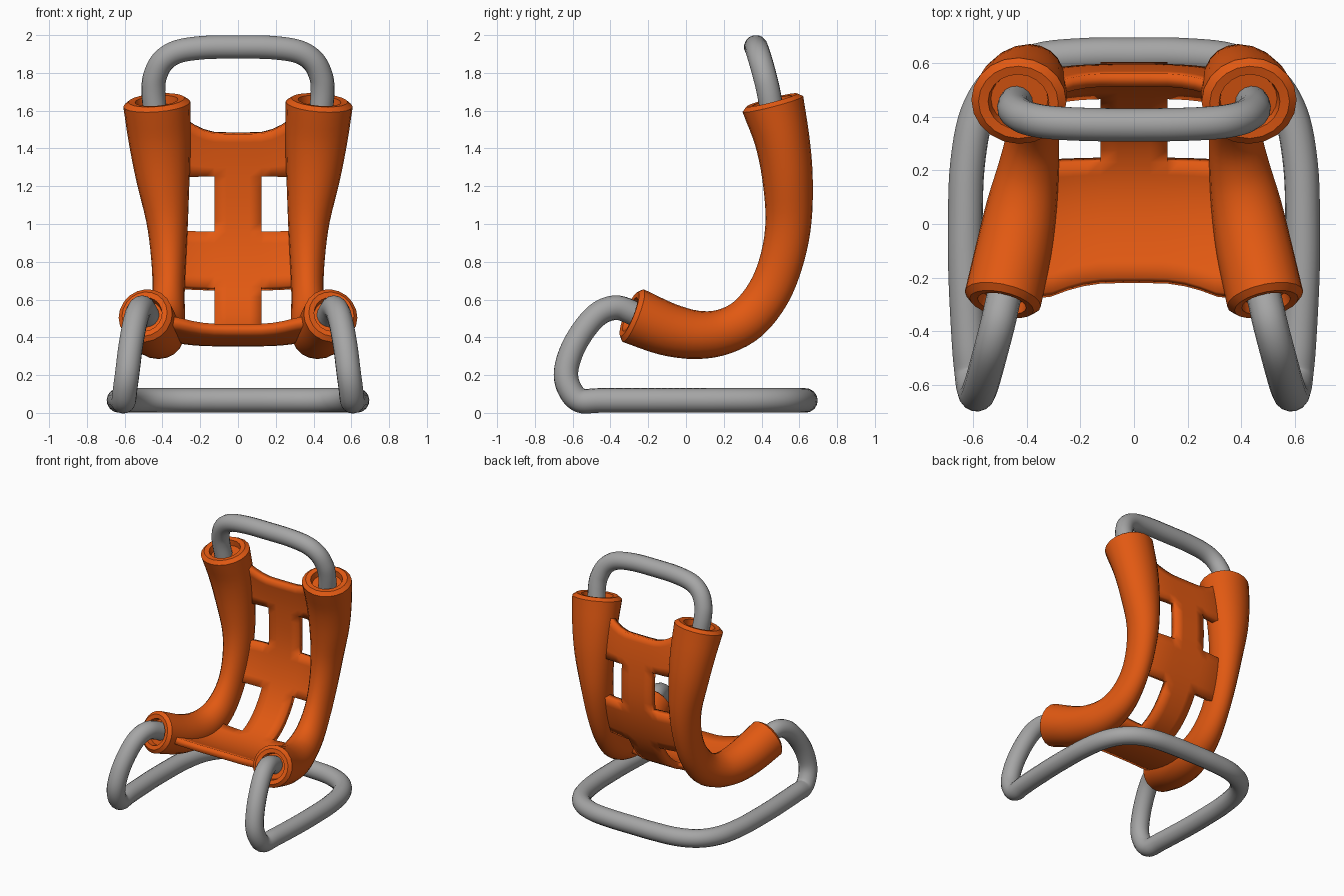
import bpy, bmesh, math
from mathutils import Vector

cube = bpy.data.objects.get("Cube")
if cube:
    bpy.data.objects.remove(cube, do_unlink=True)


def material(name, rgb, rough):
    m = bpy.data.materials.new(name)
    m.use_nodes = True
    m.diffuse_color = (*rgb, 1)
    bsdf = m.node_tree.nodes["Principled BSDF"]
    bsdf.inputs["Base Color"].default_value = (*rgb, 1)
    bsdf.inputs["Roughness"].default_value = rough
    return m


ORANGE = material("orange padding", (0.76, 0.1, 0.006), 0.6)
GREY = material("grey tubing", (0.38, 0.38, 0.38), 0.5)


def sample(points, t):
    """Catmull-Rom value at parameter t, for points of any dimension."""
    last = len(points) - 1
    i = max(0, min(int(t), last - 1))
    f = t - i
    p1, p2 = Vector(points[i]), Vector(points[i + 1])
    p0 = Vector(points[i - 1]) if i > 0 else 2 * p1 - p2
    p3 = Vector(points[i + 2]) if i + 2 <= last else 2 * p2 - p1
    return 0.5 * (2 * p1 + (p2 - p0) * f + (2 * p0 - 5 * p1 + 4 * p2 - p3) * f ** 2
                  + (3 * p1 - p0 - 3 * p2 + p3) * f ** 3)


def finish(ob, mat, angle=35):
    ob.data.materials.clear()
    ob.data.materials.append(mat)
    bpy.ops.object.select_all(action="DESELECT")
    ob.select_set(True)
    bpy.context.view_layer.objects.active = ob
    bpy.ops.object.shade_smooth_by_angle(angle=math.radians(angle))


def mesh_object(name, bm):
    bmesh.ops.recalc_face_normals(bm, faces=bm.faces)
    mesh = bpy.data.meshes.new(name)
    bm.to_mesh(mesh)
    bm.free()
    ob = bpy.data.objects.new(name, mesh)
    bpy.context.collection.objects.link(ob)
    return ob


# Padded side: centre x, y, z, half width across, half depth
PAD = [(.49, -.28, .515, .145, .15), (.45, -.1, .443, .142, .14),
       (.42, .06, .413, .132, .128), (.395, .2, .43, .115, .12),
       (.378, .33, .5, .098, .117), (.368, .44, .64, .086, .115),
       (.367, .51, .82, .093, .116), (.375, .543, 1.02, .111, .122),
       (.398, .537, 1.25, .143, .134), (.415, .508, 1.45, .165, .146),
       (.43, .46, 1.635, .178, .166)]
END = len(PAD) - 1


def pad_frame(t):
    v = sample(PAD, t)
    a, b = max(t - .02, 0), min(t + .02, END)
    tan = (sample(PAD, b) - sample(PAD, a))
    tan = Vector(tan[:3]).normalized()
    normal = tan.cross(Vector((1, 0, 0))).normalized()
    return Vector(v[:3]), tan, normal, normal.cross(tan), v[3], v[4]


def side_pad(name, sign, sides=20, steps=40):
    bm = bmesh.new()
    # Rim: scale of the ring and distance out of the end
    rim = [(.3, -.025), (.6, -.025), (.64, .018), (.84, .022)]
    stations = [(0, s, -d) for s, d in rim]
    stations += [(END * k / steps, 1, 0) for k in range(steps + 1)]
    stations += [(END, s, d) for s, d in reversed(rim)]
    rings = []
    for t, scale, shift in stations:
        c, tan, n, u, rx, rn = pad_frame(t)
        ring = []
        for k in range(sides):
            a = math.tau * k / sides
            p = c + tan * shift + scale * (u * rx * math.cos(a) + n * rn * math.sin(a))
            ring.append(bm.verts.new((p.x * sign, p.y, p.z)))
        rings.append(ring)
    for r, q in zip(rings, rings[1:]):
        for k in range(sides):
            j = (k + 1) % sides
            bm.faces.new((r[k], r[j], q[j], q[k]))
    bm.faces.new(rings[0])
    bm.faces.new(rings[-1])
    finish(mesh_object(name, bm), ORANGE)


side_pad("left_side_pad", 1)
side_pad("right_side_pad", -1)


# Seat and back panel: one curved sheet with four openings beside the spine
def panel():
    bm = bmesh.new()
    marks = [.45, 3.2, 5.2, 6.72, 8.0, 9.12]
    counts = [8, 6, 5, 5, 5]
    half = [0, .06, .125, .17, .21, .25, .31, .37]
    columns = [-x for x in reversed(half[1:])] + half
    rows = []
    for band, count in enumerate(counts):
        a, b = marks[band], marks[band + 1]
        rows += [(band, k / count) for k in range(count)]
    rows.append((len(counts) - 1, 1))
    grid = []
    for band, f in rows:
        line = []
        for x in columns:
            # Front and top edges sweep outwards towards the pads
            bend = min(max((abs(x) - .1) / .17, 0), 1) ** 2
            a = marks[band] - (.38 * bend if band == 0 else 0)
            b = marks[band + 1] + (.5 * bend if band == 4 else 0)
            t = a + (b - a) * f
            c, tan, n, u, rx, rn = pad_frame(t)
            w = max(abs(x) - .125, 0) / (half[-1] - .125)
            px = min(abs(x), .125) + w * (c.x - .125)
            # The sheet is slightly dished between the pads
            sag = .035 * (1 - w ** 2)
            out = n if n.z < 0 or n.y > 0 else -n
            p = c + out * sag
            line.append(bm.verts.new((math.copysign(px, x), p.y, p.z)))
        grid.append(line)
    for i in range(len(grid) - 1):
        for j in range(len(columns) - 1):
            mid = abs(columns[j] + columns[j + 1]) / 2
            if rows[i][0] in (1, 3) and mid > .125:
                continue
            bm.faces.new((grid[i][j], grid[i][j + 1], grid[i + 1][j + 1], grid[i + 1][j]))
    ob = mesh_object("seat_and_back_panel", bm)
    mod = ob.modifiers.new("thickness", "SOLIDIFY")
    mod.thickness = .05
    mod.offset = 0
    finish(ob, ORANGE)


panel()


# Bent tubes: a half path mirrored about x = 0
def bent_tube(name, half, radius, fine=6):
    path = half + [(-x, y, z) for x, y, z in reversed(half[:-1])]
    n = (len(path) - 1) * fine
    curve = bpy.data.curves.new(name, "CURVE")
    curve.dimensions = "3D"
    curve.bevel_depth = radius
    curve.bevel_resolution = 6
    curve.use_fill_caps = True
    spline = curve.splines.new("POLY")
    spline.points.add(n)
    for k in range(n + 1):
        spline.points[k].co = (*sample(path, k / fine), 1)
    temp = bpy.data.objects.new(name + "_path", curve)
    bpy.context.collection.objects.link(temp)
    bpy.context.view_layer.update()
    mesh = bpy.data.meshes.new_from_object(temp.evaluated_get(bpy.context.evaluated_depsgraph_get()))
    bpy.data.objects.remove(temp, do_unlink=True)
    ob = bpy.data.objects.new(name, mesh)
    bpy.context.collection.objects.link(ob)
    finish(ob, GREY, 50)


bent_tube("top_handle", [(.44, .455, 1.6), (.448, .437, 1.7), (.44, .418, 1.78),
                         (.4, .396, 1.86), (.32, .38, 1.912), (.18, .372, 1.934),
                         (0, .37, 1.937)], .063)

bent_tube("base_frame", [(.47, -.21, .49), (.49, -.29, .533), (.508, -.37, .557),
                         (.53, -.455, .53), (.55, -.53, .455), (.57, -.6, .34),
                         (.585, -.635, .22), (.597, -.618, .13), (.605, -.56, .066),
                         (.615, -.45, .066), (.628, -.2, .066), (.63, 0, .066),
                         (.622, .22, .066), (.585, .41, .066), (.5, .54, .066),
                         (.36, .61, .066), (.18, .63, .066), (0, .632, .066)], .065)
